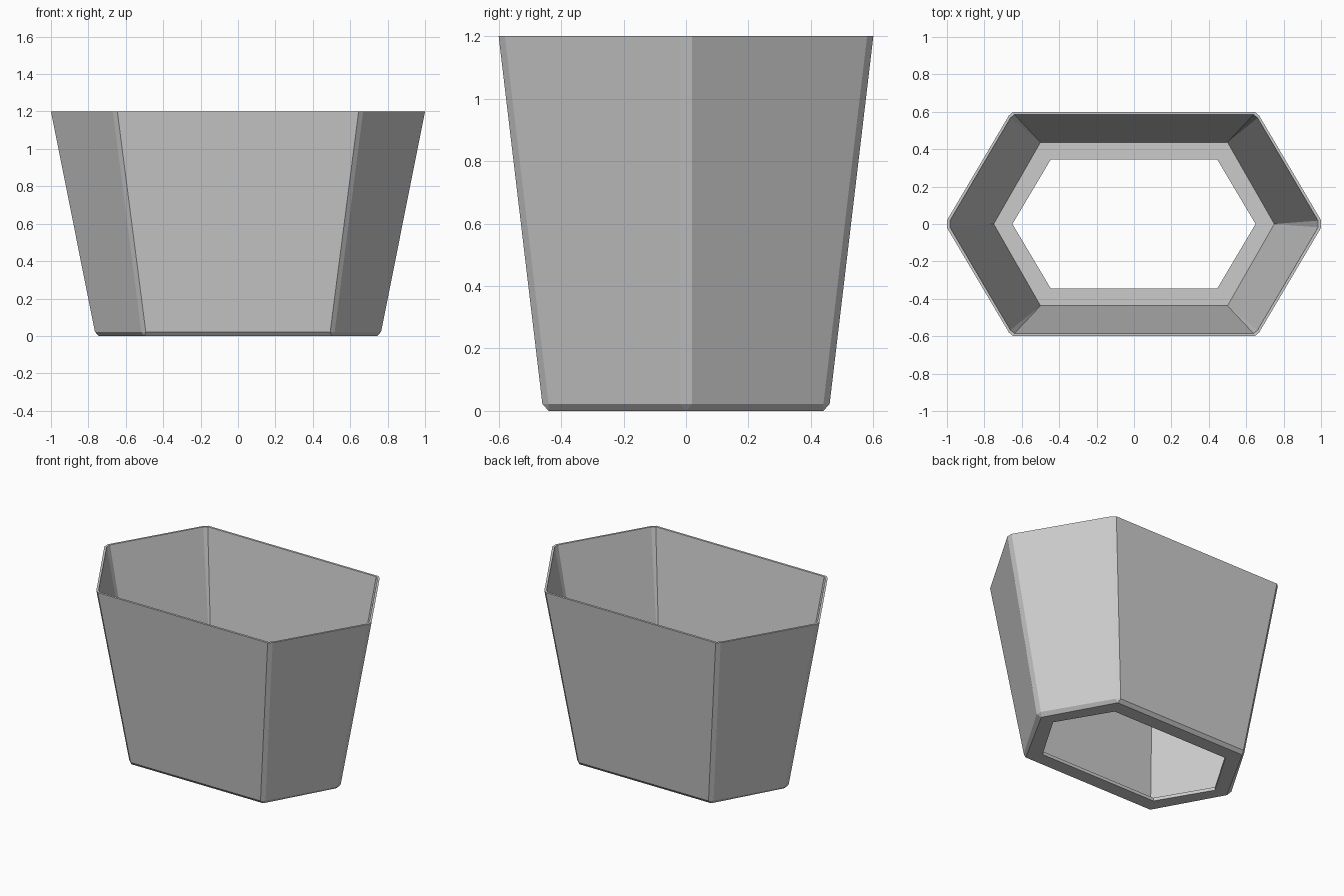
import bpy
import bmesh

cube = bpy.data.objects.get("Cube")
if cube:
    bpy.data.objects.remove(cube, do_unlink=True)

grey = bpy.data.materials.new("plain grey")
grey.use_nodes = True
colour = (0.6, 0.6, 0.6, 1)
grey.diffuse_color = colour
grey.node_tree.nodes["Principled BSDF"].inputs["Base Color"].default_value = colour


def hexagon(z, tip, corner_x, half_depth, cut=0.0):
    """Six-sided ring of 12 points; each corner is split in two by cut."""
    quarter = [(tip, cut), (corner_x + cut * 0.6, half_depth - cut),
               (corner_x - cut * 0.6, half_depth)]
    half = quarter + [(-x, y) for x, y in reversed(quarter)]
    ring = half + [(-x, -y) for x, y in half]
    return [(x, y, z) for x, y in ring]


# Section loops, from the hole up the outside, over the rim and down the inside
loops = [
    hexagon(0.0, 0.65, 0.445, 0.345),
    hexagon(0.0, 0.745, 0.50, 0.44),
    hexagon(0.022, 0.765, 0.505, 0.46, 0.02),
    hexagon(1.2, 1.0, 0.657, 0.60, 0.02),
    hexagon(1.2, 0.984, 0.65, 0.585, 0.018),
    hexagon(0.022, 0.75, 0.50, 0.437),
    hexagon(0.022, 0.65, 0.445, 0.345),
]

# Hollow tapered pot with an open base, skinned around its closed section
bm = bmesh.new()
rings = [[bm.verts.new(p) for p in loop] for loop in loops]
count = len(rings[0])
for lower, upper in zip(rings, rings[1:] + rings[:1]):
    for i in range(count):
        j = (i + 1) % count
        bm.faces.new((lower[i], lower[j], upper[j], upper[i]))

# Sharp corners collapse their split points
bmesh.ops.remove_doubles(bm, verts=bm.verts, dist=0.0005)
bmesh.ops.recalc_face_normals(bm, faces=bm.faces)
mesh = bpy.data.meshes.new("planter_pot")
bm.to_mesh(mesh)
bm.free()
mesh.materials.append(grey)
pot = bpy.data.objects.new("planter_pot", mesh)
bpy.context.collection.objects.link(pot)
